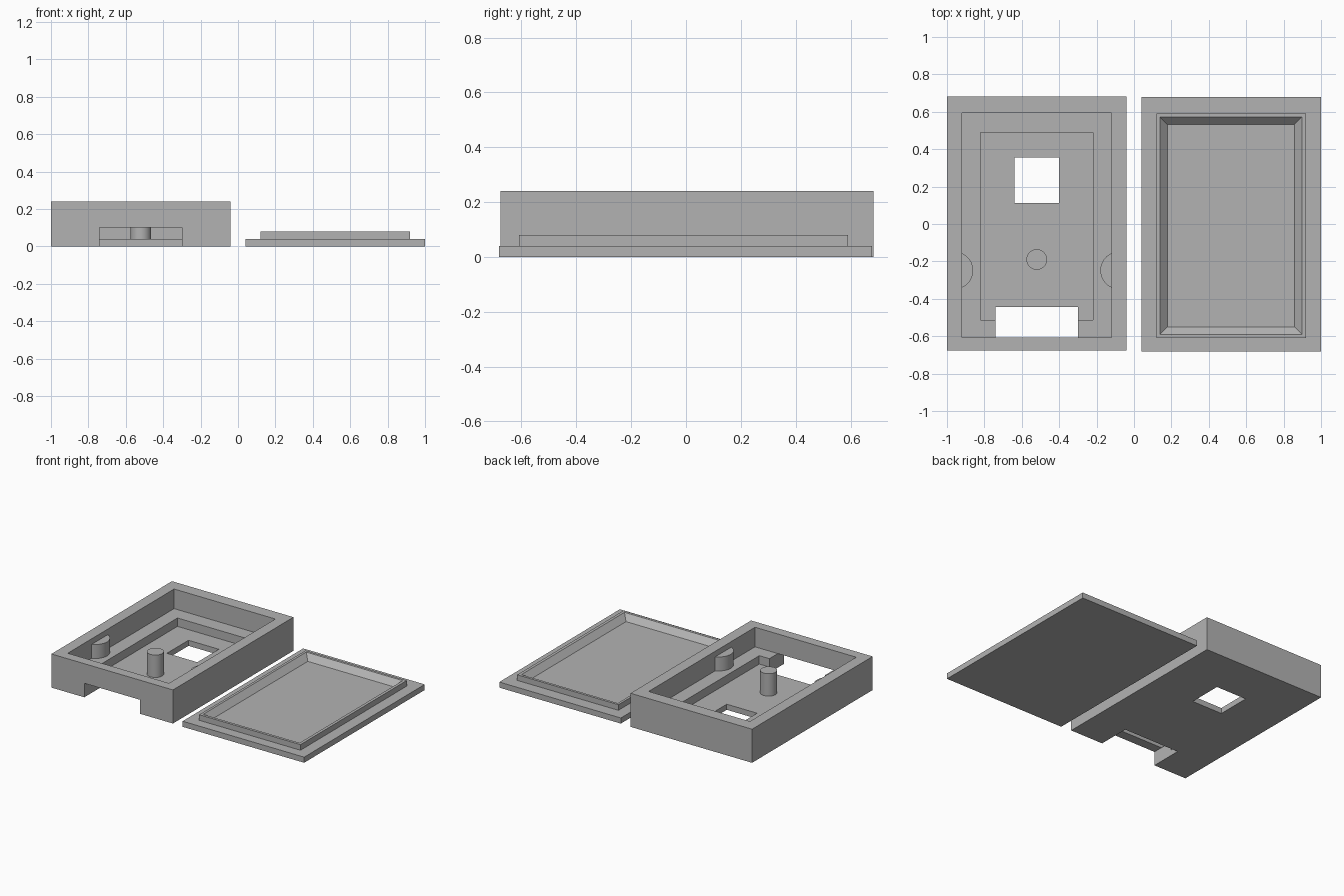
import bpy, bmesh, math

if "Cube" in bpy.data.objects:
    bpy.data.objects.remove(bpy.data.objects["Cube"])

grey = bpy.data.materials.new("plastic_grey")
grey.diffuse_color = (0.45, 0.45, 0.45, 1)
grey.use_nodes = True
grey.node_tree.nodes["Principled BSDF"].inputs["Base Color"].default_value = grey.diffuse_color


def make_object(name, bm):
    bmesh.ops.recalc_face_normals(bm, faces=bm.faces)
    mesh = bpy.data.meshes.new(name)
    bm.to_mesh(mesh)
    bm.free()
    mesh.materials.append(grey)
    obj = bpy.data.objects.new(name, mesh)
    bpy.context.collection.objects.link(obj)
    return obj


def rect(x0, x1, y0, y1):
    return [(x0, y0), (x1, y0), (x1, y1), (x0, y1)]


def prism(name, outline, z0, z1):
    bm = bmesh.new()
    face = bm.faces.new([bm.verts.new((x, y, z0)) for x, y in outline])
    top = bmesh.ops.extrude_face_region(bm, geom=[face])["geom"]
    for v in top:
        if isinstance(v, bmesh.types.BMVert):
            v.co.z = z1
    return make_object(name, bm)


def smooth(obj):
    bpy.ops.object.select_all(action='DESELECT')
    obj.select_set(True)
    bpy.context.view_layer.objects.active = obj
    bpy.ops.object.shade_smooth_by_angle(angle=math.radians(30))


def arc(cx, cy, r, a0, a1, n):
    return [(cx + r * math.cos(a0 + (a1 - a0) * i / n),
             cy + r * math.sin(a0 + (a1 - a0) * i / n)) for i in range(n + 1)]


# Open case: block with two stepped pockets, a floor window and a front notch
case = prism("case_body", rect(-1, -0.04, -0.677, 0.683), 0, 0.24)
cuts = [
    ("lower_pocket_cutter", rect(-0.82, -0.22, -0.512, 0.488), 0.04, 0.3),
    ("upper_pocket_cutter", rect(-0.92, -0.12, -0.607, 0.593), 0.10, 0.3),
    ("window_cutter", rect(-0.64, -0.40, 0.112, 0.355), -0.1, 0.2),
    ("notch_cutter", rect(-0.74, -0.30, -0.8, -0.445), -0.1, 0.10),
]
for name, outline, z0, z1 in cuts:
    cutter = prism(name, outline, z0, z1)
    cutter.hide_render = True
    cutter.hide_set(True)
    mod = case.modifiers.new(name, 'BOOLEAN')
    mod.operation = 'DIFFERENCE'
    mod.solver = 'EXACT'
    mod.object = cutter

# Apply the cuts, then drop the cutters
bpy.context.view_layer.objects.active = case
for mod in list(case.modifiers):
    cutter = mod.object
    bpy.ops.object.modifier_apply(modifier=mod.name)
    bpy.data.objects.remove(cutter)

# Round post on the case floor
post = prism("floor_post", arc(-0.52, -0.19, 0.055, 0, math.tau * 47 / 48, 47), 0.04, 0.20)
smooth(post)

# Rounded side bumps, each a circle segment standing on the ledge against the wall
half = math.acos(0.4)
for name, cx, facing in (("left_bump", -0.96, 0), ("right_bump", -0.08, math.pi)):
    smooth(prism(name, arc(cx, -0.248, 0.1, facing - half, facing + half, 20), 0.10, 0.20))

# Lid: thin plate, raised rim and a recess with sloping walls, made as stacked loops
bm = bmesh.new()
loops = [
    (rect(0.04, 1, -0.682, 0.678), 0),
    (rect(0.04, 1, -0.682, 0.678), 0.04),
    (rect(0.12, 0.92, -0.609, 0.591), 0.04),
    (rect(0.12, 0.92, -0.609, 0.591), 0.08),
    (rect(0.138, 0.899, -0.59, 0.573), 0.08),
    (rect(0.178, 0.859, -0.55, 0.533), 0.04),
]
rings = [[bm.verts.new((x, y, z)) for x, y in outline] for outline, z in loops]
for a, b in zip(rings, rings[1:]):
    for i in range(4):
        j = (i + 1) % 4
        bm.faces.new((a[i], a[j], b[j], b[i]))
bm.faces.new(rings[0][::-1])
bm.faces.new(rings[-1])
make_object("lid", bm)
